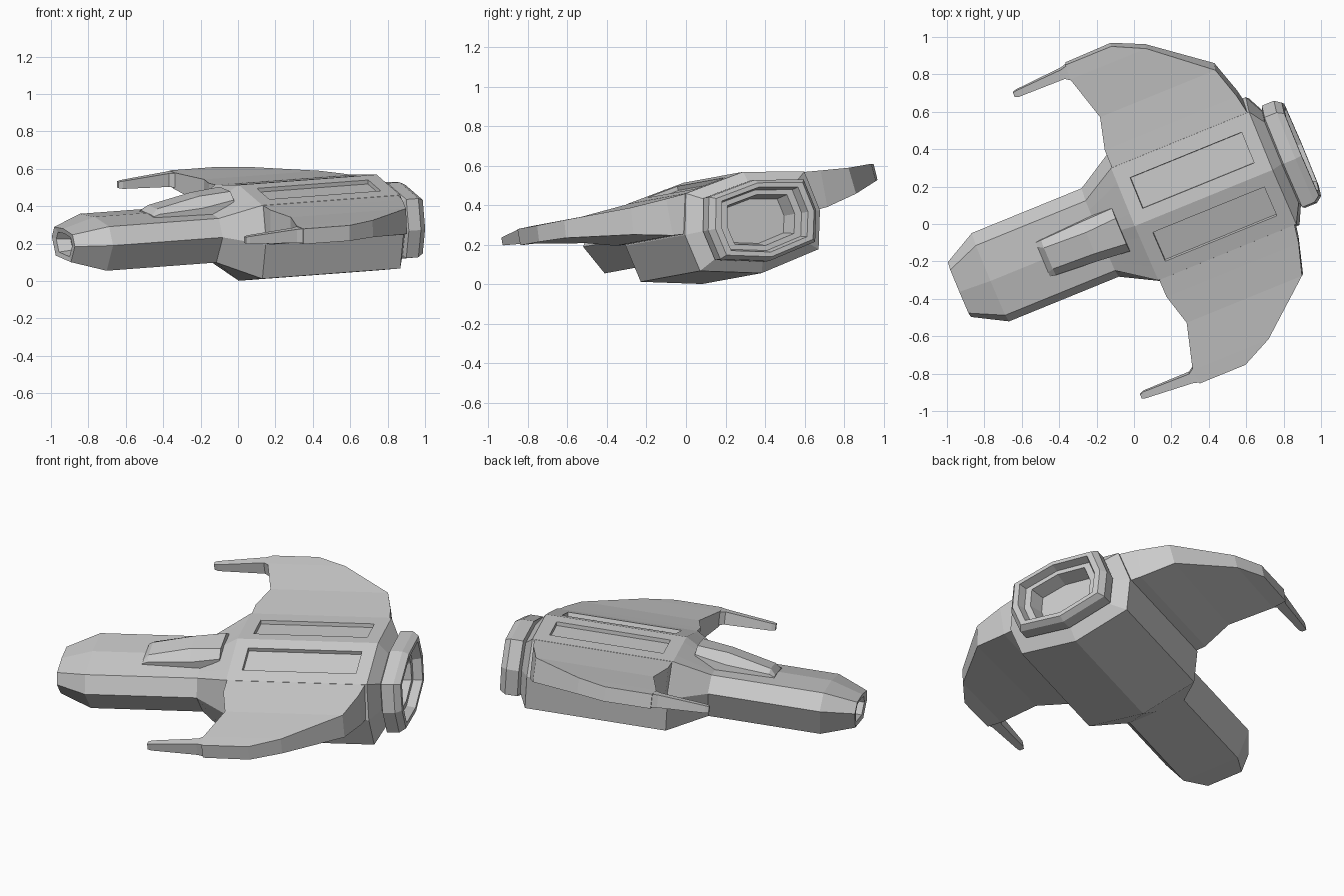
import bpy, bmesh, math
from mathutils import Matrix

cube = bpy.data.objects.get("Cube")
if cube:
    bpy.data.objects.remove(cube, do_unlink=True)

# The craft is built along +x (aft), +y (side), +z (up), then banked into place
POSE = (Matrix.Rotation(math.radians(10.4), 4, 'X')
        @ Matrix.Rotation(math.radians(22.5), 4, 'Z')
        @ Matrix.Translation((0, 0.074, 0)))

hull_grey = bpy.data.materials.new("hull_grey")
hull_grey.use_nodes = True
GREY = (0.6, 0.6, 0.6, 1)
hull_grey.diffuse_color = GREY
hull_grey.node_tree.nodes["Principled BSDF"].inputs["Base Color"].default_value = GREY


def add_object(name, bm, mirror=False):
    bmesh.ops.recalc_face_normals(bm, faces=bm.faces)
    mesh = bpy.data.meshes.new(name)
    bm.to_mesh(mesh)
    bm.free()
    mesh.materials.append(hull_grey)
    obj = bpy.data.objects.new(name, mesh)
    bpy.context.collection.objects.link(obj)
    obj.matrix_world = POSE
    if mirror:
        mod = obj.modifiers.new("mirror", 'MIRROR')
        mod.use_axis = (False, True, False)
        mod.use_mirror_merge = False
    return obj


def loft(bm, rings):
    """Skin a list of equal closed rings and cap both ends."""
    loops = [[bm.verts.new(p) for p in ring] for ring in rings]
    for r1, r2 in zip(loops, loops[1:]):
        for i in range(len(r1)):
            j = (i + 1) % len(r1)
            bm.faces.new((r1[i], r1[j], r2[j], r2[i]))
    bm.faces.new(loops[0])
    bm.faces.new(loops[-1])


# Half cross-sections (width, height) from keel to top ridge
NECK = [(0, 0.128), (0.17, 0.128), (0.26, 0.28), (0.205, 0.374), (0, 0.392)]
HULL = [(0, -0.014), (0.33, 0.053), (0.376, 0.246), (0.33, 0.452), (0, 0.507)]
PANEL_EDGES = (0.745, 0.215)   # panel borders as fractions of the roof width


def section(x, half, scale=1.0, mid=0.255):
    keel, low, wide, chine, top = [(w * scale, mid + (h - mid) * scale) for w, h in half]
    roof = [(chine[0] * f, top[1] + (chine[1] - top[1]) * f) for f in PANEL_EDGES]
    side = [low, wide, chine] + roof
    pts = [keel] + side + [top] + [(-w, h) for w, h in reversed(side)]
    return [(x, w, h) for w, h in pts]


# Fuselage: nose intake, neck, main hull, rear nozzle
bm = bmesh.new()
loft(bm, [
    section(-0.90, NECK, 0.36),
    section(-0.975, NECK, 0.43),
    section(-0.98, NECK, 0.62),
    section(-0.80, NECK),
    section(-0.165, NECK),
    section(0.035, HULL),
    section(0.11, HULL),
    section(0.755, HULL),
    section(0.833, HULL),
    section(0.885, HULL, 0.72),
    section(0.895, HULL, 0.80),
    section(0.965, HULL, 0.80),
    section(1.0, HULL, 0.73),
    section(1.0, HULL, 0.64),
    section(0.95, HULL, 0.60),
    section(0.95, HULL, 0.50),
    section(0.86, HULL, 0.44),
])
# Recessed roof panels
bm.normal_update()
panels = []
for f in bm.faces:
    c = f.calc_center_median()
    if 0.4 < c.x < 0.5 and 0.1 < abs(c.y) < 0.2 and c.z > 0.3:
        panels.append(f)
bmesh.ops.recalc_face_normals(bm, faces=bm.faces)
bmesh.ops.inset_individual(bm, faces=panels, thickness=0.002, depth=-0.022)
add_object("fuselage", bm)

# Cockpit canopy: (x, base half width, shoulder height, top half width, top height)
bm = bmesh.new()
rings = []
for x, base, shoulder, top, height in [
        (-0.497, 0.100, 0.388, 0.075, 0.392),
        (-0.465, 0.103, 0.400, 0.062, 0.422),
        (-0.22, 0.116, 0.418, 0.062, 0.474),
        (-0.045, 0.126, 0.452, 0.075, 0.490)]:
    half = [(base, 0.34), (base, shoulder), (top, height)]
    rings.append([(x, w, h) for w, h in half + [(-w, h) for w, h in reversed(half)]])
loft(bm, rings)
add_object("canopy", bm)


def box_ring(front, back, y, top, bottom, flare=0.0):
    return [(front, y, top), (back, y, top), (back, y + flare, bottom), (front, y, bottom)]


# Swept wings, from root to tip
bm = bmesh.new()
loft(bm, [
    box_ring(0.04, 0.828, 0.30, 0.453, 0.246),
    box_ring(0.04, 0.805, 0.43, 0.443, 0.255),
    box_ring(0.085, 0.752, 0.605, 0.431, 0.295, 0.015),
    box_ring(0.016, 0.455, 0.855, 0.430, 0.340, 0.008),
    box_ring(0.022, 0.287, 0.937, 0.428, 0.345, 0.005),
])
add_object("wing", bm, mirror=True)

# Forward prongs on the wing tips: (x, inner, outer, top, bottom)
bm = bmesh.new()
rings = []
for x, inner, outer, top, bottom in [
        (0.10, 0.830, 0.930, 0.425, 0.348),
        (0.018, 0.848, 0.930, 0.427, 0.350),
        (-0.01, 0.868, 0.922, 0.425, 0.352),
        (-0.275, 0.868, 0.905, 0.402, 0.360),
        (-0.297, 0.876, 0.900, 0.398, 0.364)]:
    rings.append([(x, inner, top), (x, outer, top), (x, outer, bottom), (x, inner, bottom)])
loft(bm, rings)
add_object("wing_prong", bm, mirror=True)
